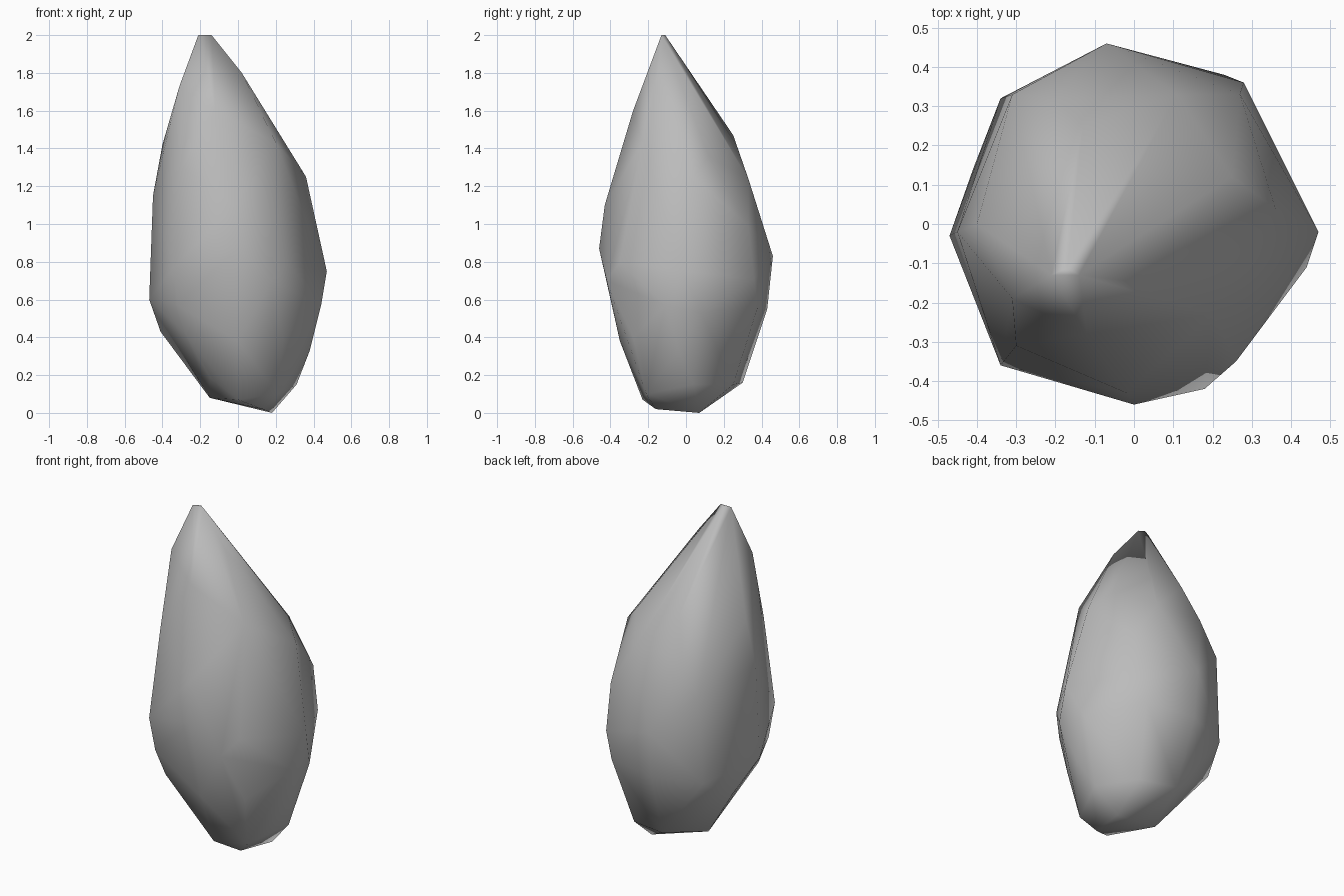
import bpy
import bmesh
from math import radians

# Remove the default cube
default_cube = bpy.data.objects.get("Cube")
if default_cube:
    bpy.data.objects.remove(default_cube, do_unlink=True)


def make_material(name, colour):
    material = bpy.data.materials.new(name)
    material.use_nodes = True
    material.diffuse_color = colour
    shader = material.node_tree.nodes["Principled BSDF"]
    shader.inputs["Base Color"].default_value = colour
    return material


def hull_object(name, ridges, material, unit):
    """Stretch a convex skin over the ridge paths that run up the stone."""
    mesh = bpy.data.meshes.new(name)
    bm = bmesh.new()
    for path in ridges.values():
        for x, y, z in path:
            bm.verts.new((x * unit, y * unit, z * unit))
    hull = bmesh.ops.convex_hull(bm, input=bm.verts[:])
    buried = {v for v in hull["geom_interior"] + hull["geom_unused"]
              if isinstance(v, bmesh.types.BMVert) and not v.link_faces}
    bmesh.ops.delete(bm, geom=list(buried), context='VERTS')
    bmesh.ops.recalc_face_normals(bm, faces=bm.faces[:])
    bm.to_mesh(mesh)
    bm.free()
    mesh.materials.append(material)
    obj = bpy.data.objects.new(name, mesh)
    bpy.context.collection.objects.link(obj)
    return obj


# Ridge paths from bottom to top, in hundredths of a unit
ridges = {
    "back": [(-5, 30, 16), (-7, 43, 55), (-7, 46, 83),
             (-20, 32, 126), (-13, 25, 147)],
    "back_left": [(17, 25, 15), (23, 38, 56), (28, 36, 71),
                  (27, 33, 99), (11, 33, 124)],
    "left": [(31, 4, 15), (38, -4, 33), (42, 8, 53), (44, -11, 57),
             (47, -2, 75), (36, 4, 125), (25, 12, 136)],
    "front_left": [(21, -21, 10), (24, -28, 40), (18, -42, 70),
                   (26, -35, 80), (20, -23, 143), (2, -15, 180)],
    "front": [(0, -23, 7), (0, -35, 38), (0, -46, 87),
              (-2, -43, 110), (-12, -28, 160)],
    "front_right": [(-15, -20, 19), (-28, -29, 42), (-32, -33, 57),
                    (-34, -36, 77), (-30, -31, 130), (-31, -19, 173)],
    "right": [(-41, 14, 43), (-47, -3, 60), (-45, -2, 115), (-40, 0, 142)],
    "back_right": [(-34, 32, 54), (-31, 33, 106)],
    "base": [(18, 7, 0), (13, -16, 2), (-15, 0, 8)],
    "tip": [(-21, -13, 200), (-14, -13, 200), (-17, -11, 200)],
}

# Pointed stone
stone_grey = make_material("stone_grey", (0.5, 0.5, 0.5, 1.0))
stone = hull_object("pointed_stone", ridges, stone_grey, 0.01)

# Soft shading across the worn facets
bpy.context.view_layer.objects.active = stone
stone.select_set(True)
bpy.ops.object.shade_smooth_by_angle(angle=radians(80))
